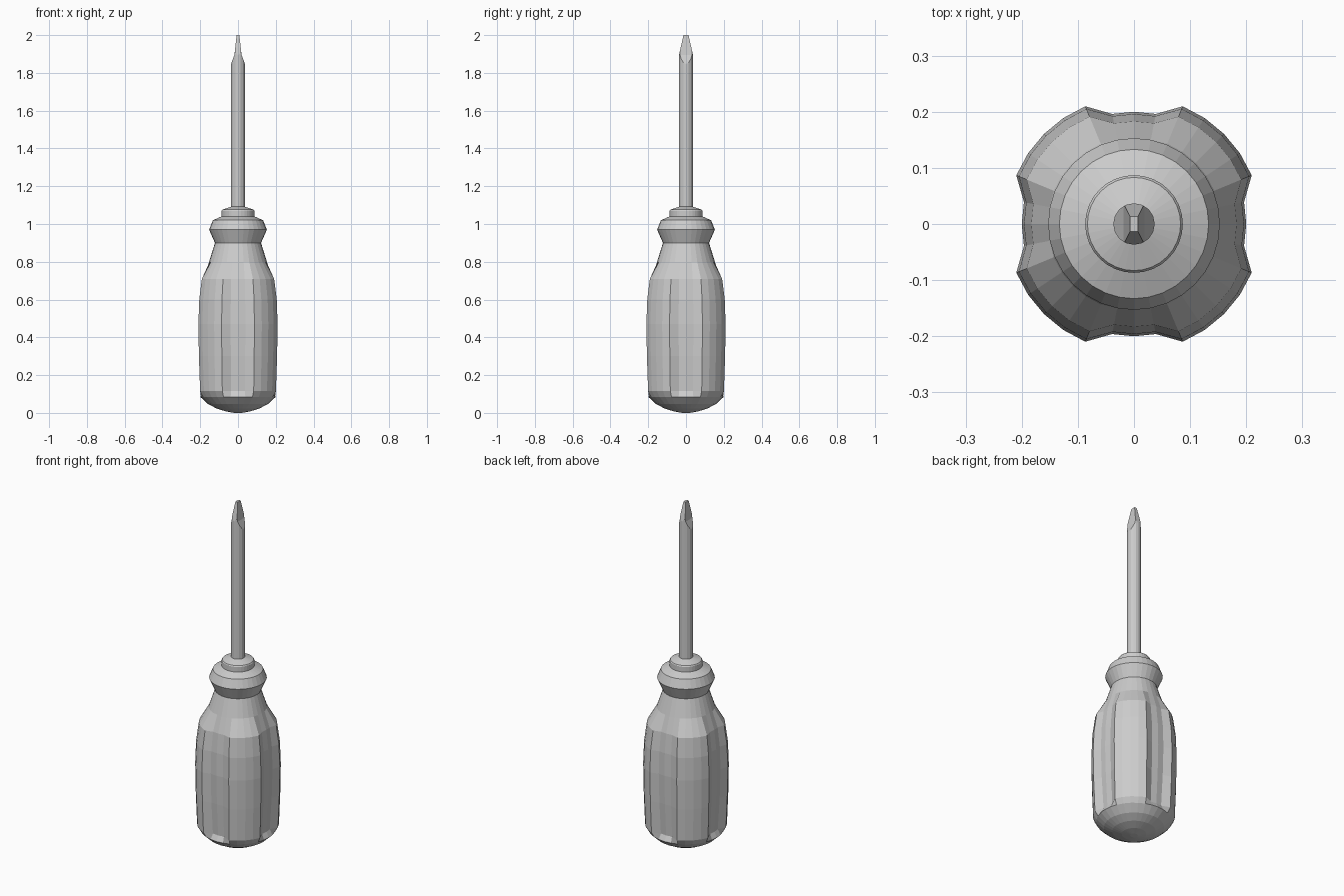
import bpy, bmesh
from math import sin, cos, pi

if "Cube" in bpy.data.objects:
    bpy.data.objects.remove(bpy.data.objects["Cube"])


def make_object(name, bm):
    bmesh.ops.recalc_face_normals(bm, faces=bm.faces)
    me = bpy.data.meshes.new(name)
    bm.to_mesh(me)
    bm.free()
    ob = bpy.data.objects.new(name, me)
    bpy.context.collection.objects.link(ob)
    return ob


def lathe(name, profile, sides):
    """profile rows: (z, radius, radius in grooves); 4 grooves face +-x and +-y"""
    bm = bmesh.new()
    rings = []
    for z, r, g in profile:
        ring = []
        for i in range(sides):
            a = 2 * pi * i / sides
            rad = g if i % 8 in (0, 1, 7) else r
            ring.append(bm.verts.new((rad * cos(a), rad * sin(a), z)))
        rings.append(ring)
    for lo, hi in zip(rings, rings[1:]):
        for i in range(sides):
            j = (i + 1) % sides
            bm.faces.new((lo[i], lo[j], hi[j], hi[i]))
    bm.faces.new(rings[0][::-1])
    bm.faces.new(rings[-1])
    return make_object(name, bm)


def blade_cutter(name, half, along_x):
    """Mirrored half profile (width, z) extruded across the shaft."""
    outline = half + [(-w, z) for w, z in reversed(half)]
    bm = bmesh.new()
    sides = []
    for d in (-0.2, 0.2):
        sides.append([bm.verts.new((w, d, z) if along_x else (d, w, z))
                      for w, z in outline])
    n = len(outline)
    for i in range(n):
        j = (i + 1) % n
        bm.faces.new((sides[0][i], sides[0][j], sides[1][j], sides[1][i]))
    bm.faces.new(sides[0])
    bm.faces.new(sides[1][::-1])
    ob = make_object(name, bm)
    ob.hide_render = True
    ob.hide_set(True)
    return ob


# Grip: domed butt, four raised pads, neck and flared collar
lathe("handle", [
    (0.0, 0.02, 0.02), (0.008, 0.065, 0.065), (0.024, 0.115, 0.115),
    (0.048, 0.16, 0.16), (0.085, 0.2, 0.2),
    (0.115, 0.217, 0.184), (0.3, 0.224, 0.195), (0.47, 0.227, 0.2),
    (0.6, 0.222, 0.196), (0.71, 0.207, 0.183),
    (0.8, 0.155, 0.153), (0.9, 0.122, 0.122), (0.97, 0.153, 0.153),
    (1.02, 0.133, 0.133), (1.04, 0.087, 0.087),
], 32)

# Ferrule
lathe("ferrule", [(1.02, 0.087, 0.087), (1.07, 0.087, 0.087),
                  (1.076, 0.083, 0.083), (1.092, 0.036, 0.036)], 32)

# Shaft with a flat blade tip
shaft = lathe("shaft", [(1.05, 0.037, 0.037), (2.0, 0.037, 0.037)], 16)
cutters = [
    blade_cutter("thickness_cutter", [(0.1, 1.0), (0.1, 1.75), (0.037, 1.847),
                                      (0.019, 1.895), (0.005, 2.02)], True),
    blade_cutter("width_cutter", [(0.1, 1.0), (0.1, 1.8), (0.038, 1.89),
                                  (0.009, 2.02)], False),
]
for c in cutters:
    m = shaft.modifiers.new(c.name, 'BOOLEAN')
    m.operation = 'INTERSECT'
    m.solver = 'EXACT'
    m.object = c
